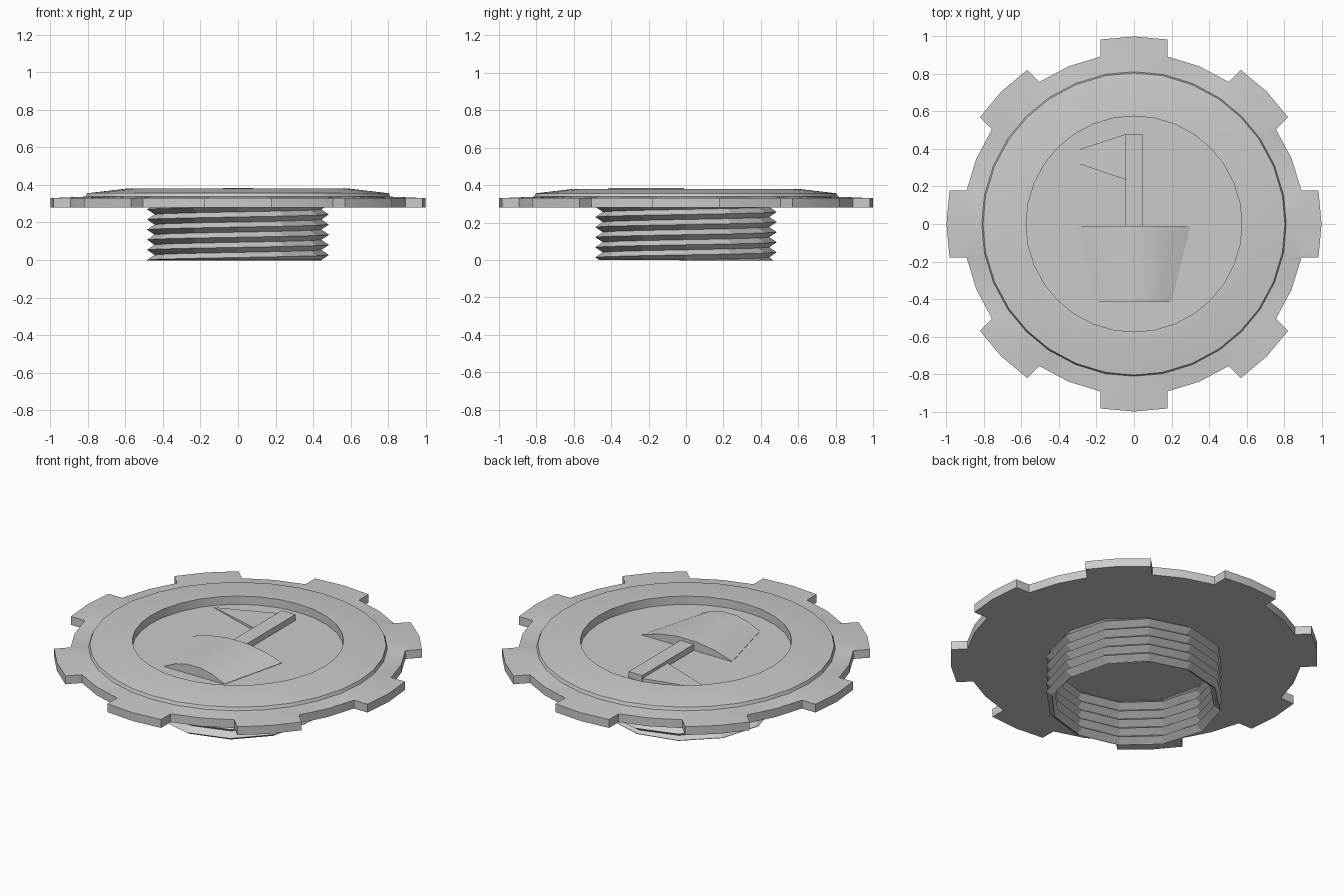
import bpy, bmesh, math
from mathutils import Vector

cube = bpy.data.objects.get("Cube")
if cube:
    bpy.data.objects.remove(cube, do_unlink=True)

grey = bpy.data.materials.new("plain grey")
grey.use_nodes = True
COLOUR = (0.6, 0.6, 0.6, 1)
grey.diffuse_color = COLOUR
grey.node_tree.nodes["Principled BSDF"].inputs["Base Color"].default_value = COLOUR


def finish(bm, name, fix_normals=True):
    if fix_normals:
        bmesh.ops.recalc_face_normals(bm, faces=bm.faces)
    mesh = bpy.data.meshes.new(name)
    bm.to_mesh(mesh)
    bm.free()
    mesh.materials.append(grey)
    obj = bpy.data.objects.new(name, mesh)
    bpy.context.collection.objects.link(obj)
    return obj


def loft(name, rings):
    """Skin matching closed rings of points and cap both ends."""
    bm = bmesh.new()
    loops = [[bm.verts.new(p) for p in ring] for ring in rings]
    n = len(loops[0])
    for a, b in zip(loops, loops[1:]):
        for i in range(n):
            j = (i + 1) % n
            bm.faces.new((a[i], a[j], b[j], b[i]))
    bm.faces.new(loops[0][::-1])
    bm.faces.new(loops[-1])
    return finish(bm, name)


def smooth(obj, angle):
    bpy.ops.object.select_all(action='DESELECT')
    obj.select_set(True)
    bpy.context.view_layer.objects.active = obj
    bpy.ops.object.shade_smooth_by_angle(angle=math.radians(angle))


# Toothed cap: eight straight-sided teeth, stepped rim and sunken centre
tooth = [(0.893, -0.178), (0.984, -0.178), (1, 0), (0.984, 0.178), (0.893, 0.178),
         (0.91 * math.cos(math.pi / 8), 0.91 * math.sin(math.pi / 8))]
outline = []
for k in range(8):
    c, s = math.cos(k * math.pi / 4), math.sin(k * math.pi / 4)
    outline += [(x * c - y * s, x * s + y * c) for x, y in tooth]


def circle(r, z):
    # Even 32-sided steps; the tooth tip corners sit just inside the tooth base
    pts = []
    for k in range(8):
        for deg in (-11.25, -10.25, 0, 10.25, 11.25, 22.5):
            a = math.radians(k * 45 + deg)
            pts.append((r * math.cos(a), r * math.sin(a), z))
    return pts


cap = loft("toothed_cap", [
    [(x, y, 0.28) for x, y in outline],
    [(x, y, 0.33) for x, y in outline],
    circle(0.812, 0.338), circle(0.805, 0.356),
    circle(0.60, 0.38), circle(0.575, 0.38), circle(0.575, 0.33)])
smooth(cap, 20)

# Threaded neck: a helical zigzag sheet, trimmed flat at both ends
SIDES, PITCH = 12, 0.054
bm = bmesh.new()
columns = []
for i in range(SIDES + 1):
    a = 2 * math.pi * i / SIDES
    col = []
    for k in range(-3, 14):
        r = 0.485 if k % 2 else 0.445
        col.append(bm.verts.new((r * math.cos(a), r * math.sin(a),
                                 (k / 2 + i / SIDES) * PITCH)))
    columns.append(col)
for a, b in zip(columns, columns[1:]):
    for k in range(len(a) - 1):
        bm.faces.new((a[k], b[k], b[k + 1], a[k + 1]))
bmesh.ops.remove_doubles(bm, verts=bm.verts, dist=1e-4)
for z, direction in ((0, -1), (0.281, 1)):
    bmesh.ops.bisect_plane(bm, geom=bm.verts[:] + bm.edges[:] + bm.faces[:],
                           plane_co=Vector((0, 0, z)),
                           plane_no=Vector((0, 0, direction)), clear_outer=True)
neck = finish(bm, "threaded_neck", False)
wall = neck.modifiers.new("wall", 'SOLIDIFY')
wall.thickness = 0.004

# Bucket emblem: tapered, gently arched in five facets
heights = (0.332, 0.367, 0.385, 0.385, 0.367, 0.332)


def arch(xs, y):
    return ([(x, y, z) for x, z in zip(xs, heights)]
            + [(xs[-1], y, 0.325), (xs[0], y, 0.325)])


bucket = loft("bucket_emblem", [
    arch((-0.20, -0.125, -0.047, 0.047, 0.125, 0.20), -0.415),
    arch((-0.30, -0.185, -0.065, 0.065, 0.185, 0.30), -0.01)])
smooth(bucket, 20)

# Flag pole emblem
loft("flag_pole", [[(x, y, z) for x, y in
                    ((-0.045, -0.02), (0.045, -0.02), (0.045, 0.48), (-0.045, 0.48))]
                   for z in (0.325, 0.366)])

# Pennant sloping down from the pole to its tip
pennant = ((-0.41, 0.36, 0.333), (-0.04, 0.235, 0.348), (-0.04, 0.48, 0.348))
loft("pennant", [[(x, y, 0.325) for x, y, z in pennant], pennant])
